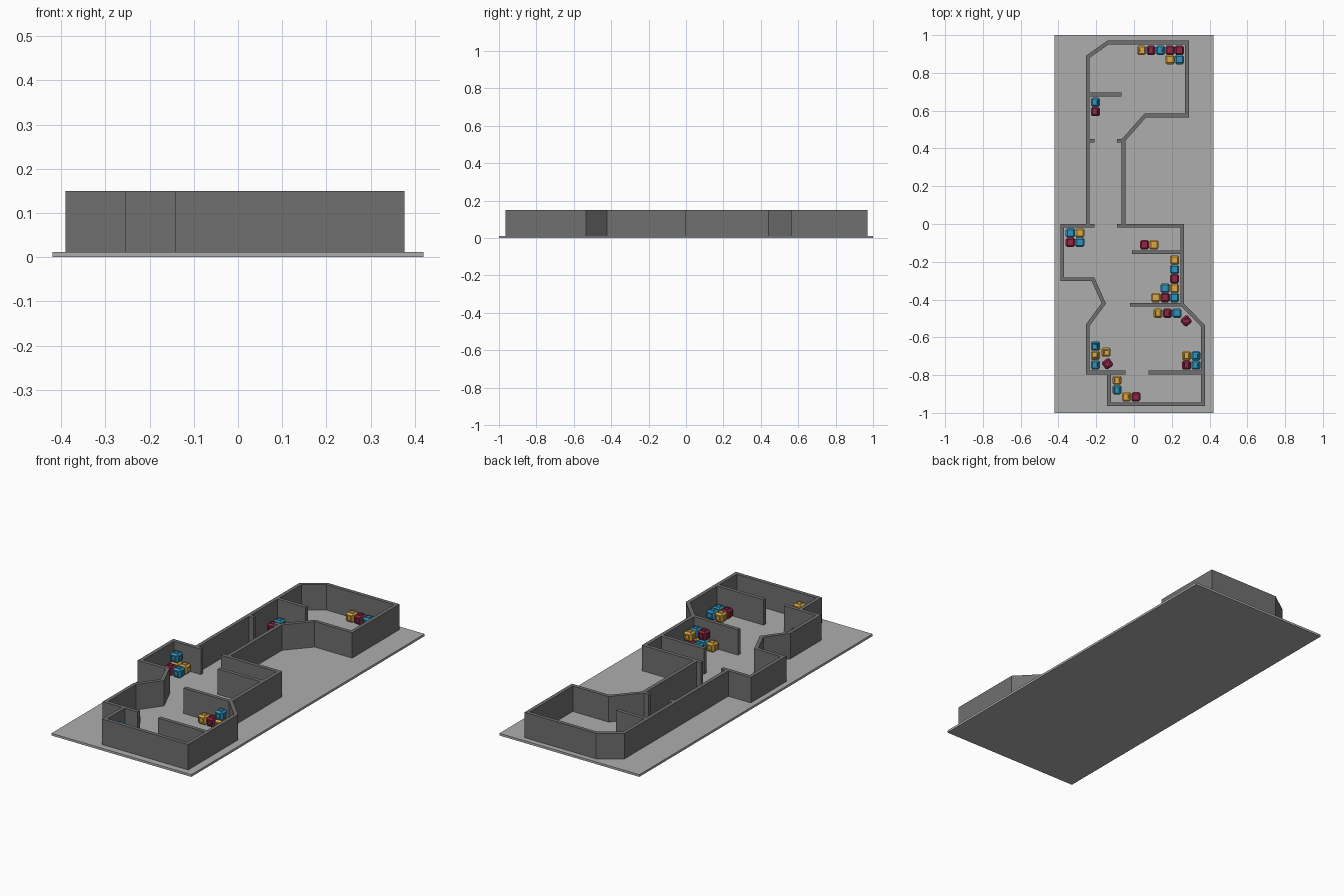
import bpy, bmesh, math
from mathutils import Vector

if "Cube" in bpy.data.objects:
    bpy.data.objects.remove(bpy.data.objects["Cube"])

FLOOR, TOP, THICK = 0.012, 0.15, 0.02
SIZE, PITCH = 0.049, 0.05


def material(name, rgb):
    m = bpy.data.materials.new(name)
    m.diffuse_color = (*rgb, 1)
    m.use_nodes = True
    m.node_tree.nodes["Principled BSDF"].inputs["Base Color"].default_value = m.diffuse_color
    return m


def finish_mesh(name, bm, mat):
    bmesh.ops.recalc_face_normals(bm, faces=bm.faces)
    me = bpy.data.meshes.new(name)
    bm.to_mesh(me)
    bm.free()
    me.materials.append(mat)
    return me


def place(name, me):
    ob = bpy.data.objects.new(name, me)
    bpy.context.collection.objects.link(ob)
    return ob


wall_grey = material("wall_grey", (0.16, 0.16, 0.16))
floor_grey = material("floor_grey", (0.42, 0.42, 0.42))


def wall(name, path):
    """Mitred wall of constant thickness along a centre line."""
    pts = [Vector(p) for p in path]
    perp = [(b - a).normalized().orthogonal() for a, b in zip(pts, pts[1:])]
    bm = bmesh.new()
    rings = []
    for i, p in enumerate(pts):
        n0, n1 = perp[max(i - 1, 0)], perp[min(i, len(perp) - 1)]
        off = (n0 + n1) / (1 + n0.dot(n1)) * THICK / 2
        low, high = FLOOR - 0.002, TOP
        rings.append([bm.verts.new((q.x, q.y, z)) for q, z in
                      ((p - off, low), (p + off, low),
                       (p + off, high), (p - off, high))])
    for r, s in zip(rings, rings[1:]):
        for k in range(4):
            m = (k + 1) % 4
            bm.faces.new((r[k], r[m], s[m], s[k]))
    bm.faces.new(rings[0])
    bm.faces.new(rings[-1])
    place(name, finish_mesh(name, bm, wall_grey))


# floor slab
bm = bmesh.new()
bmesh.ops.create_cube(bm, size=1)
bmesh.ops.scale(bm, vec=(0.84, 2, FLOOR), verts=bm.verts)
bmesh.ops.translate(bm, vec=(0, 0, FLOOR / 2), verts=bm.verts)
place("floor", finish_mesh("floor", bm, floor_grey))

# outer walls
wall("back_room_and_corridor_wall", [
    (-0.245, -0.005), (-0.245, 0.885), (-0.137, 0.961), (0.28, 0.961),
    (0.28, 0.575), (0.06, 0.575), (-0.055, 0.445), (-0.055, -0.005)])
wall("left_wall", [
    (-0.21, -0.009), (-0.38, -0.009), (-0.38, -0.293), (-0.217, -0.293),
    (-0.16, -0.42), (-0.245, -0.535), (-0.245, -0.786), (-0.045, -0.786)])
wall("right_and_front_wall", [
    (-0.09, -0.009), (0.255, -0.009), (0.255, -0.426), (0.366, -0.54),
    (0.366, -0.954), (-0.132, -0.954), (-0.132, -0.786)])

# inner partitions and door jambs
for name, x0, x1, y in (
        ("back_room_partition", -0.245, -0.066, 0.685),
        ("corridor_left_jamb", -0.245, -0.21, 0.441),
        ("corridor_right_jamb", -0.09, -0.055, 0.441),
        ("middle_room_partition", -0.01, 0.25, -0.15),
        ("lower_room_partition", -0.02, 0.255, -0.428),
        ("front_room_partition", 0.077, 0.366, -0.786)):
    wall(name, [(x0, y), (x1, y)])


# crate: chamfered cube, each side with a square groove and a raised centre
def crate_mesh(name, rgb):
    bm = bmesh.new()
    bmesh.ops.create_cube(bm, size=SIZE - 0.004)
    bmesh.ops.bevel(bm, geom=bm.edges[:], offset=0.005, segments=1,
                    affect='EDGES')
    bm.normal_update()
    sides = [f for f in bm.faces if max(abs(c) for c in f.normal) > 0.99]
    for inset, depth in ((0.002, 0.002), (0.0055, 0), (0.0005, -0.005),
                         (0.003, 0), (0.0005, 0.005)):
        bmesh.ops.inset_individual(bm, faces=sides, thickness=inset)
        for f in sides:
            shift = f.normal * depth
            for v in f.verts:
                v.co += shift
    return finish_mesh(name, bm, material(name, rgb))


names = {"b": "blue_crate", "y": "yellow_crate", "r": "red_crate"}
meshes = {"b": crate_mesh("blue", (0.03, 0.30, 0.52)),
          "y": crate_mesh("yellow", (0.72, 0.40, 0.06)),
          "r": crate_mesh("red", (0.27, 0.02, 0.06))}
below = {"b": "y", "y": "r", "r": "b"}


def crate_group(x, y, rows, turn=0):
    """Rows of crates seen from above; a capital is a stack of two."""
    for j, row in enumerate(rows.split("/")):
        for i, letter in enumerate(row):
            if letter == ".":
                continue
            c = letter.lower()
            stack = [below[c], c] if letter.isupper() else [c]
            for level, key in enumerate(stack):
                ob = place(names[key], meshes[key])
                ob.location = (x + i * PITCH, y - j * PITCH,
                               FLOOR + SIZE / 2 + level * PITCH)
                ob.rotation_euler.z = math.radians(turn)


# back room
crate_group(0.04, 0.92, "yrbrR/...yb")
crate_group(-0.204, 0.645, "b/r")
# middle room
crate_group(-0.337, -0.047, "By/rb")
crate_group(0.055, -0.11, "ry")
crate_group(0.115, -0.19, "..y/..b/..r/.bY/yRB")
# lower room
crate_group(0.127, -0.472, "yrB")
crate_group(0.276, -0.513, "r", 40)
crate_group(0.278, -0.697, "yb/rb")
crate_group(-0.204, -0.646, "b/y/B")
crate_group(-0.148, -0.678, "y")
crate_group(-0.14, -0.74, "r", 35)
# front room
crate_group(-0.09, -0.828, "y/B")
crate_group(-0.04, -0.915, "Yr")
